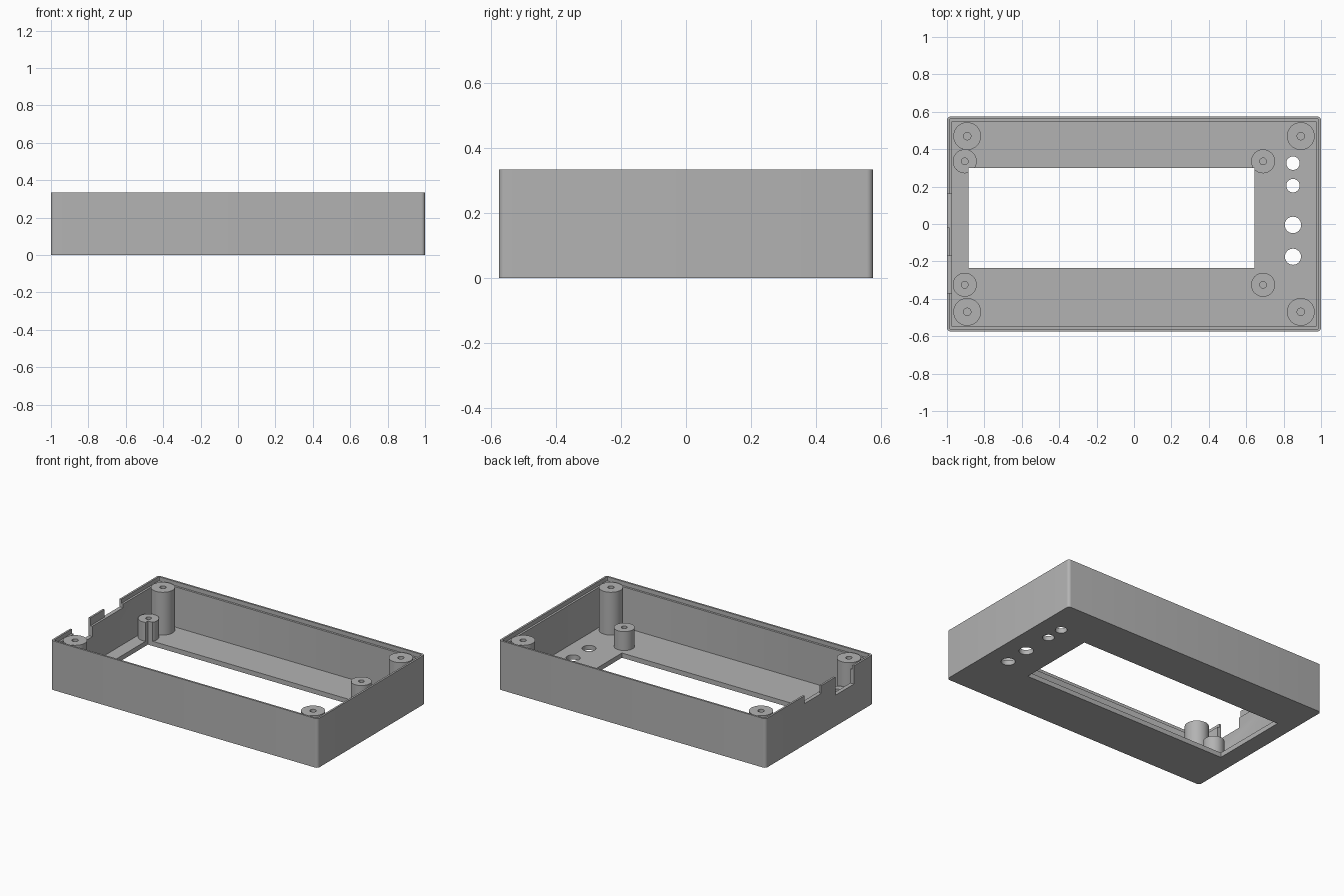
import bpy, bmesh, math

if "Cube" in bpy.data.objects:
    bpy.data.objects.remove(bpy.data.objects["Cube"], do_unlink=True)

HX, HY, TOP, FLOOR = 1.0, 0.575, 0.333, 0.032
WALL, LIP, LIP_Z = 0.027, 0.013, 0.305

grey = bpy.data.materials.new("plain grey")
grey.use_nodes = True
COLOUR = (0.45, 0.45, 0.45, 1)
grey.diffuse_color = COLOUR
grey.node_tree.nodes["Principled BSDF"].inputs["Base Color"].default_value = COLOUR


def prism(name, outline, z0, z1):
    """Extrude a flat outline between two heights."""
    bm = bmesh.new()
    base = bm.faces.new([bm.verts.new((x, y, z0)) for x, y in outline])
    ext = bmesh.ops.extrude_face_region(bm, geom=[base], use_keep_orig=True)
    for v in ext["geom"]:
        if isinstance(v, bmesh.types.BMVert):
            v.co.z = z1
    bmesh.ops.recalc_face_normals(bm, faces=bm.faces)
    mesh = bpy.data.meshes.new(name)
    bm.to_mesh(mesh)
    bm.free()
    mesh.materials.append(grey)
    ob = bpy.data.objects.new(name, mesh)
    bpy.context.collection.objects.link(ob)
    return ob


def rect(x0, x1, y0, y1):
    return [(x0, y0), (x1, y0), (x1, y1), (x0, y1)]


def circle(x, y, r, n=40):
    return [(x + r * math.cos(math.tau * i / n), y + r * math.sin(math.tau * i / n))
            for i in range(n)]


def rounded(hx, hy, r, steps=6):
    pts = []
    for k, (sx, sy) in enumerate([(1, 1), (-1, 1), (-1, -1), (1, -1)]):
        for i in range(steps + 1):
            a = math.pi / 2 * (k + i / steps)
            pts.append((sx * (hx - r) + r * math.cos(a), sy * (hy - r) + r * math.sin(a)))
    return pts


def cut(ob, outline, z0, z1):
    """Subtract a prism and discard the cutter."""
    cutter = prism("cutter", outline, z0, z1)
    cutter.hide_render = True
    mod = ob.modifiers.new("cut", "BOOLEAN")
    mod.operation, mod.solver, mod.object = "DIFFERENCE", "EXACT", cutter
    bpy.context.view_layer.objects.active = ob
    bpy.ops.object.modifier_apply(modifier=mod.name)
    bpy.data.objects.remove(cutter, do_unlink=True)


def smooth(ob):
    bpy.ops.object.select_all(action="DESELECT")
    ob.select_set(True)
    bpy.context.view_layer.objects.active = ob
    bpy.ops.object.shade_smooth_by_angle(angle=math.radians(30))


WINDOW = rect(-0.885, 0.645, -0.235, 0.30)

# Open tray with a stepped lip around the rim
case = prism("case_shell", rounded(HX, HY, 0.02), 0, TOP)
cut(case, rounded(HX - WALL, HY - WALL, 0.004, 2), FLOOR, 1)
cut(case, rounded(HX - LIP, HY - LIP, 0.008, 3), LIP_Z, 1)

# Display window and round button holes in the floor
cut(case, WINDOW, -1, 1)
for y, r in [(0.325, 0.036), (0.205, 0.036), (-0.005, 0.044), (-0.175, 0.043)]:
    cut(case, circle(0.85, y, r), -1, FLOOR + 0.1)

# Connector notches in the right-hand wall
for y0, y1, z in [(-0.02, 0.16, 0.28), (-0.37, -0.17, 0.21)]:
    cut(case, rect(-1.1, -0.965, y0, y1), z, 1)
# The tab between the notches keeps only the thin outer skin
cut(case, rect(-HX + LIP, -0.965, -0.17, -0.02), 0.28, 1)
smooth(case)


# Screw posts with blind pilot holes
def post(name, x, y, r, hole, top):
    ob = prism(name, circle(x, y, r), FLOOR, top)
    cut(ob, circle(x, y, hole, 24), FLOOR + 0.02, 1)
    if abs(y) < 0.4 and y > 0:
        cut(ob, WINDOW, -1, 1)
    smooth(ob)


for sx, side in [(-1, "right"), (1, "left")]:
    for sy, end in [(-1, "front"), (1, "back")]:
        post(f"tall_post_{end}_{side}", sx * 0.892, sy * 0.47, 0.074, 0.02, 0.322)
        post(f"short_post_{end}_{side}", -0.905 if sx < 0 else 0.69,
             0.005 + sy * 0.33, 0.064, 0.018, 0.16)
